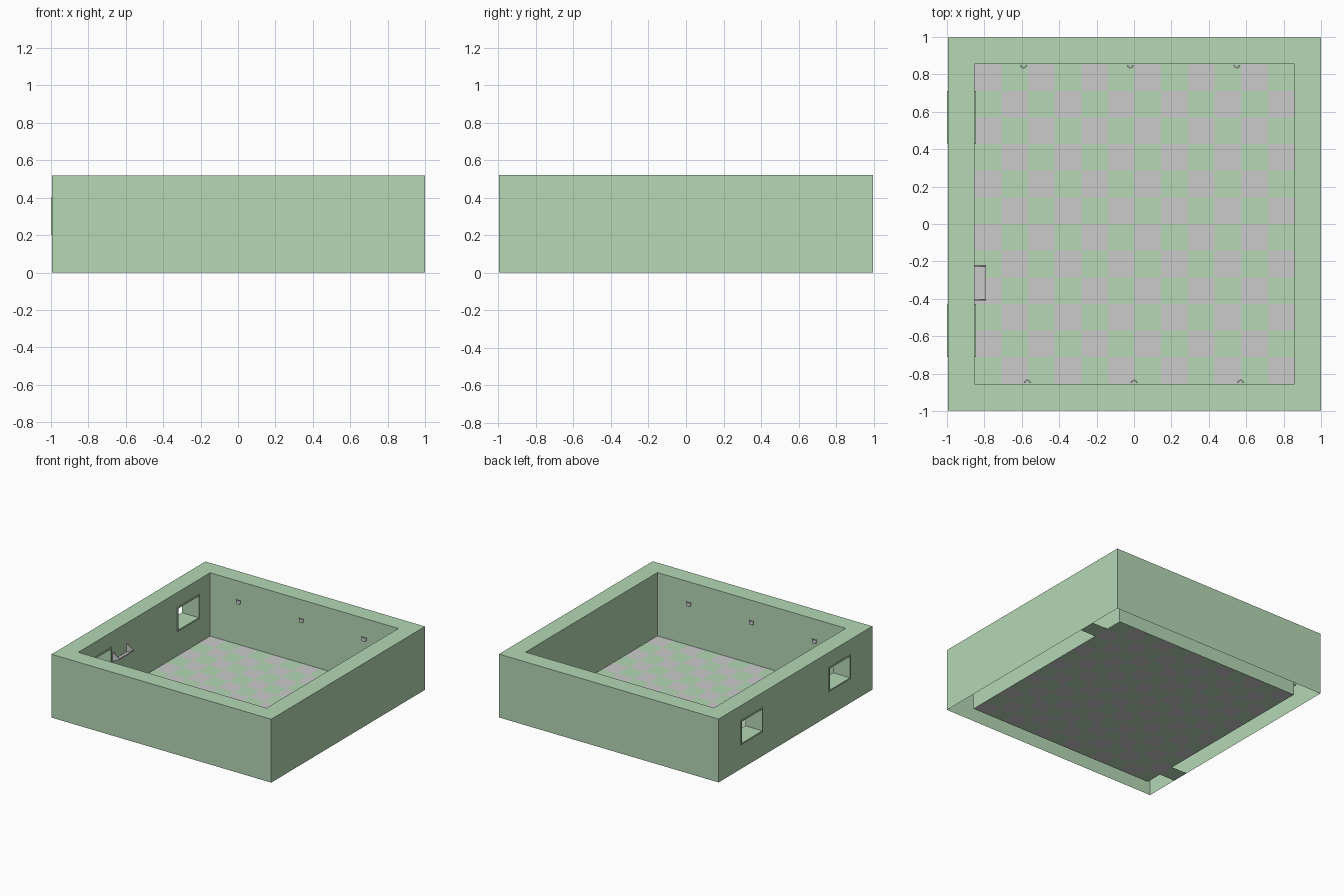
import bpy, bmesh, math
from mathutils import Vector

if "Cube" in bpy.data.objects:
    bpy.data.objects.remove(bpy.data.objects["Cube"])

green = bpy.data.materials.new("green")
green.diffuse_color = (0.46, 0.69, 0.46, 1)
green.use_nodes = True
green.node_tree.nodes["Principled BSDF"].inputs["Base Color"].default_value = green.diffuse_color

R, I, H, CX = 0.997, 0.855, 0.52, 0.003     # outer half, inner half, height, x offset
CELL = 2 * R / 14
WIN_Y = ((-0.712, -0.427), (0.427, 0.712))  # window openings in the left wall
WIN_Z = (0.2, 0.4)


def finish(name, bm, mat=None):
    me = bpy.data.meshes.new(name)
    bm.to_mesh(me)
    bm.free()
    ob = bpy.data.objects.new(name, me)
    bpy.context.collection.objects.link(ob)
    if mat:
        me.materials.append(mat)
    return ob


def quad(bm, pts, n):
    """Add a face whose normal points along n."""
    f = bm.faces.new([bm.verts.new(p) for p in pts])
    f.normal_update()
    if f.normal.dot(Vector(n)) < 0:
        f.normal_flip()
    return f


def box(bm, lo, hi):
    vs = bmesh.ops.create_cube(bm, size=1)["verts"]
    for v in vs:
        v.co = [(a + b) / 2 + c * (b - a) for a, b, c in zip(lo, hi, v.co)]


def prism(bm, profile, axis_vec):
    """Extrude a closed profile along axis_vec."""
    f = bm.faces.new([bm.verts.new(p) for p in profile])
    ext = bmesh.ops.extrude_face_region(bm, geom=[f])["geom"]
    bmesh.ops.translate(bm, vec=axis_vec,
                        verts=[g for g in ext if isinstance(g, bmesh.types.BMVert)])
    bmesh.ops.recalc_face_normals(bm, faces=bm.faces[:])


# Hollow walls, open underneath, with two windows on the left
bm = bmesh.new()
for half, sign in ((R, 1), (I, -1)):
    for s in (-1, 1):
        quad(bm, [(CX - half, s * half, 0), (CX + half, s * half, 0),
                  (CX + half, s * half, H), (CX - half, s * half, H)], (0, s * sign, 0))
    quad(bm, [(CX + half, -half, 0), (CX + half, half, 0),
              (CX + half, half, H), (CX + half, -half, H)], (sign, 0, 0))
    ys = [-half, *WIN_Y[0], *WIN_Y[1], half]
    zs = [0, *WIN_Z, H]
    for i in range(5):
        for j in range(3):
            if j == 1 and i in (1, 3):
                continue
            x = CX - half
            quad(bm, [(x, ys[i], zs[j]), (x, ys[i + 1], zs[j]),
                      (x, ys[i + 1], zs[j + 1]), (x, ys[i], zs[j + 1])], (-sign, 0, 0))
ring = [(-1, -1), (1, -1), (1, 1), (-1, 1)]
for k in range(4):
    a, b = ring[k], ring[(k + 1) % 4]
    quad(bm, [(CX + a[0] * R, a[1] * R, H), (CX + b[0] * R, b[1] * R, H),
              (CX + b[0] * I, b[1] * I, H), (CX + a[0] * I, a[1] * I, H)], (0, 0, 1))
bmesh.ops.remove_doubles(bm, verts=bm.verts[:], dist=1e-5)
finish("walls", bm, green)

# Window frames lining the openings, slightly proud of the wall
for name, (y0, y1) in zip(("front_window_frame", "back_window_frame"), WIN_Y):
    bm = bmesh.new()
    xa, xb, t = -1.0, CX - I + 0.006, 0.012
    z0, z1 = WIN_Z
    box(bm, (xa, y0, z0), (xb, y1, z0 + t))
    box(bm, (xa, y0, z1 - t), (xb, y1, z1))
    box(bm, (xa, y0, z0 + t), (xb, y0 + t, z1 - t))
    box(bm, (xa, y1 - t, z0 + t), (xb, y1, z1 - t))
    finish(name, bm, green)

# Checkered floor, with one tile running under each side wall
light, dark = bmesh.new(), bmesh.new()
cells = [(i, j) for i in range(1, 13) for j in range(1, 13)] + [(0, 2), (13, 11)]
for i, j in cells:
    x, y = CX - R + i * CELL, -R + j * CELL
    quad(dark if (i + j) % 2 == 0 else light,
         [(x, y, 0), (x + CELL, y, 0), (x + CELL, y + CELL, 0), (x, y + CELL, 0)], (0, 0, 1))
finish("floor_grey_tiles", light)
finish("floor_green_tiles", dark, green)

# Small half-ring brackets on the front and back walls
for side, xs in ((1, (-0.59, -0.02, 0.55)), (-1, (-0.57, 0.0, 0.57))):
    for k, x in enumerate(xs):
        bm = bmesh.new()
        z = 0.34 if side > 0 else 0.328
        arc = [math.pi * a / 8 for a in range(9)]
        prof = [(x + r * math.cos(a), side * (I - 0.004 - r * math.sin(a)), z)
                for r, order in ((0.019, arc), (0.011, arc[::-1])) for a in order]
        prism(bm, prof, (0, 0, 0.03))
        finish(f"{'back' if side > 0 else 'front'}_bracket_{k + 1}", bm)

# Wall rack: tilted tray with triangular cheeks
bm = bmesh.new()
xw, xf, y0, y1, t = CX - I, -0.79, -0.41, -0.22, 0.006
prism(bm, [(xw, y0, 0.275), (xf, y0, 0.305), (xf, y0, 0.313), (xw, y0, 0.283)], (0, y1 - y0, 0))
for y in (y0, y1 - t):
    prism(bm, [(xw, y, 0.28), (xf, y, 0.313), (xw, y, 0.35)], (0, t, 0))
finish("wall_rack", bm)
